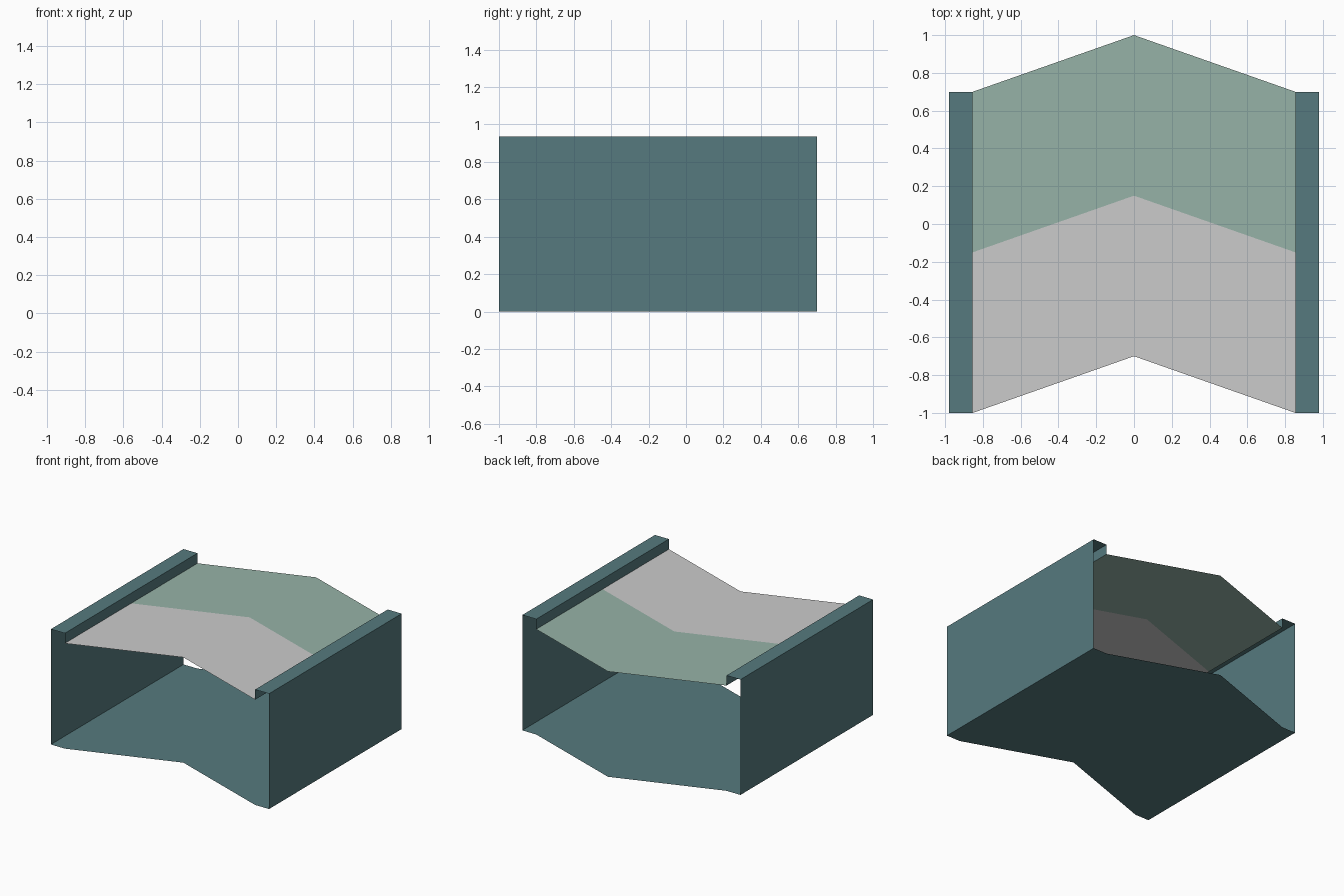
import bpy

if "Cube" in bpy.data.objects:
    bpy.data.objects.remove(bpy.data.objects["Cube"])

W, O = 0.854, 0.979      # belt half width, outer half width
H, Z = 0.936, 0.854      # rail top, belt surface
LENGTH = 1.7


def material(name, rgb):
    m = bpy.data.materials.new(name)
    m.diffuse_color = (*rgb, 1)
    m.use_nodes = True
    m.node_tree.nodes["Principled BSDF"].inputs["Base Color"].default_value = m.diffuse_color
    return m


def front_y(x):
    # chevron front edge, square under the side rails
    return -0.7 - 0.3 * min(1, abs(x) / W)


def sheet(name, profile, start, end, mat=None):
    """Sweep an open x/z profile along y, between fractions of the length."""
    verts = [(x, front_y(x) + LENGTH * t, z) for x, z in profile for t in (start, end)]
    faces = [(2 * i, 2 * i + 2, 2 * i + 3, 2 * i + 1) for i in range(len(profile) - 1)]
    mesh = bpy.data.meshes.new(name)
    mesh.from_pydata(verts, [], faces)
    ob = bpy.data.objects.new(name, mesh)
    bpy.context.collection.objects.link(ob)
    if mat:
        mesh.materials.append(mat)
    return ob


teal = material("frame_teal", (0.092, 0.195, 0.211))
green = material("belt_green", (0.305, 0.448, 0.387))

# Frame: inner lips, rail tops, outer walls and floor in one open profile
right = [(W, Z), (W, H), (O, H), (O, 0), (W, 0)]
left = [(-x, z) for x, z in reversed(right)]
sheet("frame", right + [(0, 0)] + left, 0, 1, teal)

# Belt surface: grey front half, green back half
belt = [(-W, Z), (0, Z), (W, Z)]
sheet("belt_front", belt, 0, 0.5)
sheet("belt_back", belt, 0.5, 1, green)
